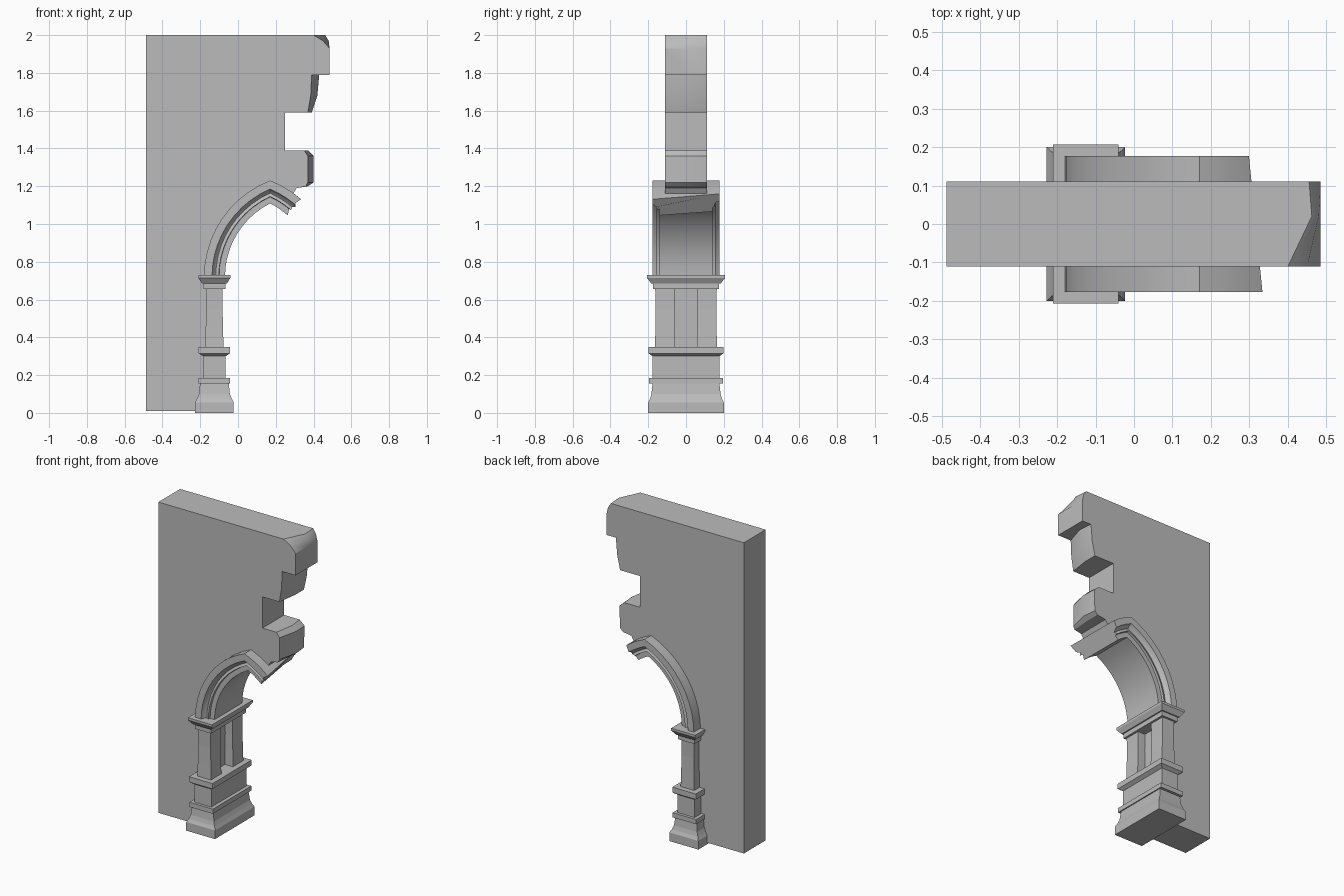
import bpy, bmesh, math

cube = bpy.data.objects.get("Cube")
if cube:
    bpy.data.objects.remove(cube, do_unlink=True)

stone = bpy.data.materials.new("grey_stone")
stone.use_nodes = True
GREY = (0.5, 0.5, 0.5, 1)
stone.diffuse_color = GREY
stone.node_tree.nodes["Principled BSDF"].inputs["Base Color"].default_value = GREY


def loft(name, rings, smooth=None):
    """Skin a row of closed rings and cap both ends."""
    bm = bmesh.new()
    rows = [[bm.verts.new(p) for p in ring] for ring in rings]
    for a, b in zip(rows, rows[1:]):
        for i in range(len(a)):
            j = (i + 1) % len(a)
            bm.faces.new((a[i], a[j], b[j], b[i]))
    bm.faces.new(rows[0])
    bm.faces.new(rows[-1])
    bmesh.ops.recalc_face_normals(bm, faces=bm.faces)
    mesh = bpy.data.meshes.new(name)
    bm.to_mesh(mesh)
    bm.free()
    mesh.materials.append(stone)
    obj = bpy.data.objects.new(name, mesh)
    bpy.context.collection.objects.link(obj)
    if smooth:
        bpy.ops.object.select_all(action="DESELECT")
        bpy.context.view_layer.objects.active = obj
        obj.select_set(True)
        bpy.ops.object.shade_smooth_by_angle(angle=math.radians(smooth))
    return obj


def stack(name, levels, cx=-0.125, cy=0):
    """Rectangular block from levels of (height, half width, half depth)."""
    corners = ((-1, -1), (1, -1), (1, 1), (-1, 1))
    return loft(name, [[(cx + sx * hx, cy + sy * hy, z) for sx, sy in corners]
                       for z, hx, hy in levels])


# Pointed arch: two arcs meeting at the apex, the right one broken off
SPRING, APEX, CENTRE, OUTER = 0.72, 0.17, 0.367, 0.547


def arch_path(r, end_deg, steps=10):
    top = math.acos((APEX - CENTRE) / r)
    pts = []
    for i in range(steps + 1):
        t = math.pi + (top - math.pi) * i / steps
        pts.append((CENTRE + r * math.cos(t), SPRING + r * math.sin(t)))
    start, end = math.pi - top, math.radians(end_deg)
    for i in range(1, 4):
        t = start + (end - start) * i / 3
        pts.append((2 * APEX - CENTRE + r * math.cos(t), SPRING + r * math.sin(t)))
    return pts


# Moulding section: (distance in from the outer edge, half depth)
half = [(0, 0.177), (0.042, 0.177), (0.05, 0.158), (0.062, 0.148), (0.078, 0.155),
        (0.08, 0.14), (0.111, 0.14)]
section = [(d, -y) for d, y in half] + [(d, y) for d, y in reversed(half)]
ragged = (0, 1.2, -0.8, 0.6)
paths = []
for k, (d, y) in enumerate(section):
    end = 50.5 + 10 * y + ragged[k % 4]
    paths.append([(x, y, z) for x, z in arch_path(OUTER - d, end)])
loft("arch_moulding", list(zip(*paths)), smooth=30)

# Ruined wall: broken edge as (height, front x, middle x, back x)
broken_edge = [
    (2.0, 0.40, 0.462, 0.455), (1.97, 0.45, 0.48, 0.475), (1.93, 0.485, 0.485, 0.485),
    (1.79, 0.485, 0.485, 0.485), (1.79, 0.39, 0.43, 0.42), (1.68, 0.385, 0.42, 0.41),
    (1.59, 0.37, 0.39, 0.39), (1.59, 0.25, 0.25, 0.25), (1.39, 0.25, 0.25, 0.25),
    (1.39, 0.35, 0.37, 0.36), (1.36, 0.37, 0.40, 0.395), (1.22, 0.37, 0.40, 0.39),
    (1.20, 0.36, 0.37, 0.37), (1.19, 0.31, 0.31, 0.31), (1.14, 0.28, 0.28, 0.28),
]
under_arch = [(x, z) for x, z in reversed(arch_path(0.5, 58))]
outlines = []
for col, y in ((1, -0.11), (2, 0.02), (3, 0.11)):
    outline = [(-0.487, 0.01), (-0.487, 2.0)]
    outline += [(row[col], row[0]) for row in broken_edge]
    outline += under_arch + [(-0.133, 0.01)]
    outlines.append([(x, y, z) for x, z in outline])
loft("ruined_wall", outlines, smooth=25)

# Pier: stepped base, pair of shafts, capital
stack("pier_base", [
    (0, 0.102, 0.2), (0.055, 0.102, 0.2), (0.075, 0.092, 0.19), (0.1, 0.082, 0.183),
    (0.155, 0.076, 0.177), (0.155, 0.083, 0.195), (0.185, 0.083, 0.195),
    (0.185, 0.06, 0.177), (0.3, 0.06, 0.177), (0.315, 0.083, 0.198),
    (0.35, 0.083, 0.198)])
for side, name in ((-1, "front_shaft"), (1, "back_shaft")):
    stack(name, [(0.345, 0.048, 0.053), (0.45, 0.046, 0.051), (0.55, 0.043, 0.05),
                 (0.66, 0.044, 0.052)], cy=side * 0.111)
stack("pier_capital", [
    (0.655, 0.058, 0.176), (0.685, 0.058, 0.176), (0.685, 0.066, 0.184),
    (0.715, 0.085, 0.207), (0.73, 0.085, 0.207)])
